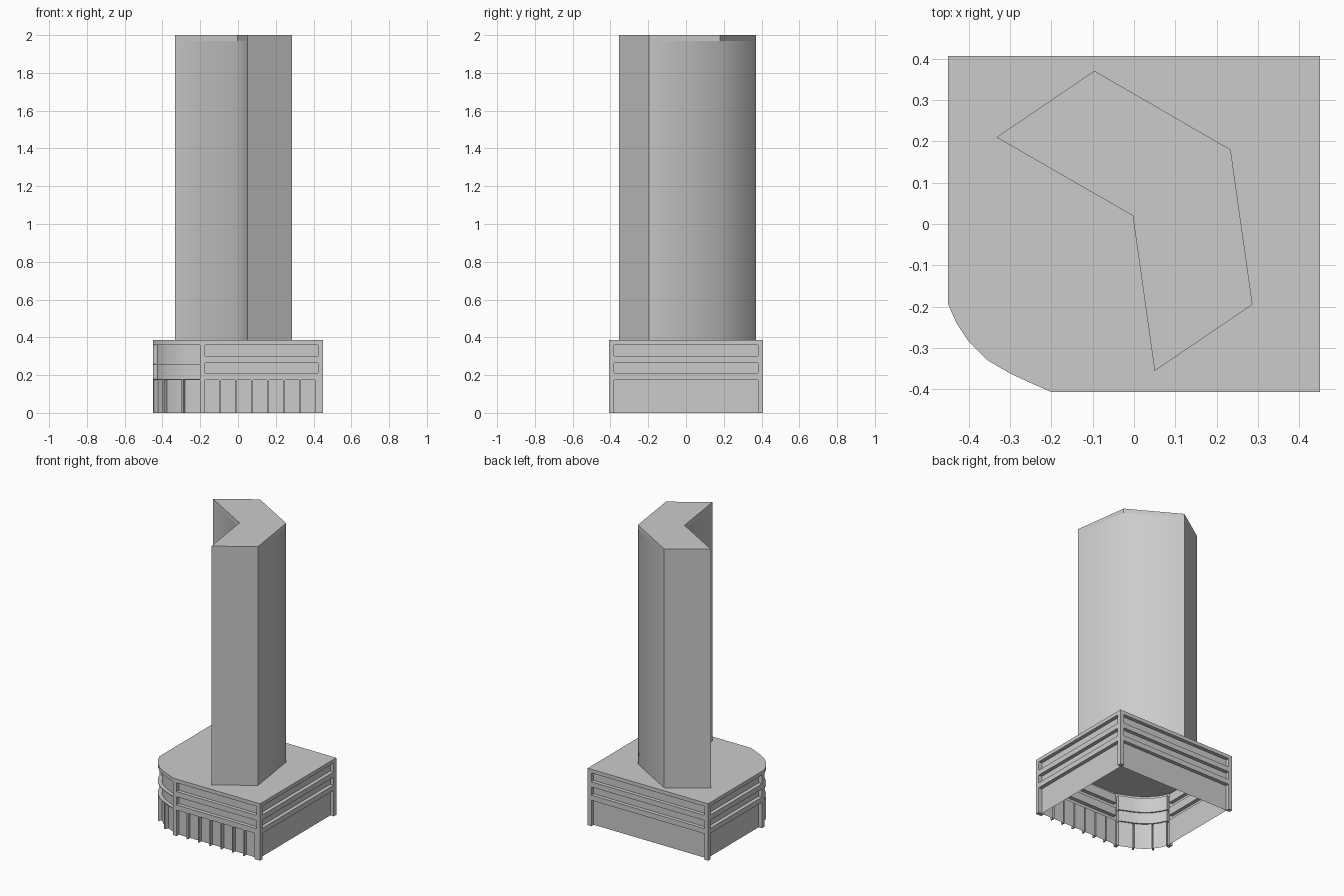
import bpy, bmesh
from mathutils import Vector

cube = bpy.data.objects.get("Cube")
if cube:
    bpy.data.objects.remove(cube)

grey = bpy.data.materials.new("concrete_grey")
grey.use_nodes = True
COLOUR = (0.6, 0.6, 0.6, 1)
grey.diffuse_color = COLOUR
grey.node_tree.nodes["Principled BSDF"].inputs["Base Color"].default_value = COLOUR

W, D, TOP = 0.45, 0.407, 0.385
DEPTH = 0.025
MARGIN = 0.027


def finish(name, bm, angle=None):
    """Turn a bmesh into a named object with its material and shading."""
    bmesh.ops.remove_doubles(bm, verts=bm.verts, dist=0.0001)
    mesh = bpy.data.meshes.new(name)
    bm.to_mesh(mesh)
    bm.free()
    mesh.materials.append(grey)
    obj = bpy.data.objects.new(name, mesh)
    bpy.context.collection.objects.link(obj)
    if angle:
        bpy.ops.object.select_all(action='DESELECT')
        obj.select_set(True)
        bpy.context.view_layer.objects.active = obj
        bpy.ops.object.shade_smooth_by_angle(angle=angle)
    return obj


def face(bm, *points):
    unique = []
    for p in points:
        if all((p - q).length > 0.0005 for q in unique):
            unique.append(p)
    if len(unique) > 2:
        bm.faces.new([bm.verts.new(p) for p in unique])


def at(p, z):
    return Vector((p.x, p.y, z))


# Recessed height ranges for each kind of wall segment
BANDS = [(0.21, 0.265), (0.30, 0.36)]
CURVE = [(0.18, 0.255), (0.26, 0.36)]
BASE = [(0, 0.175)]
RECESS = {"pier": [], "bay": BANDS + BASE, "fin": BANDS,
          "curve": CURVE + BASE, "curve_fin": CURVE}
ROWS = sorted({z for r in RECESS.values() for pair in r for z in pair} | {TOP})

# Podium outline, anticlockwise; each station names the segment that follows
stations = []


def station(x, y, kind):
    stations.append((Vector((x, y)), kind))


# Rounded corner with slim fins at two of its bends
arc = [(-0.45, -0.195), (-0.43, -0.24), (-0.40, -0.285), (-0.355, -0.33),
       (-0.30, -0.362), (-0.25, -0.385), (-0.20, -D)]
for i in range(len(arc) - 1):
    a, b = Vector(arc[i]), Vector(arc[i + 1])
    if i in (0, 2, 4):
        station(a.x, a.y, "curve_fin")
        a = a + (b - a).normalized() * 0.01
    station(a.x, a.y, "curve")

# Front wall with seven bays split by fins
station(-0.20, -D, "pier")
for i in range(7):
    x = -0.175 + i * 0.0845
    station(x, -D, "bay")
    station(x + 0.0755, -D, "fin")
station(W - MARGIN, -D, "pier")

# Plain walls: left side, back, right side
for a, b in [((W, -D), (W, D)), ((W, D), (-W, D)), ((-W, D), arc[0])]:
    a, b = Vector(a), Vector(b)
    step = (b - a).normalized() * MARGIN
    station(*a, "pier")
    station(*(a + step), "bay")
    station(*(b - step), "pier")

count = len(stations)
outer = [p for p, _ in stations]
kinds = [k for _, k in stations]


def normal(i):
    d = (outer[(i + 1) % count] - outer[i]).normalized()
    return Vector((d.y, -d.x))


inner = []
for i in range(count):
    n0, n1 = normal(i - 1), normal(i)
    inner.append(outer[i] - (n0 + n1) * DEPTH / (1 + n0.dot(n1)))


def sunk(i, z0, z1):
    return any(a <= z0 and z1 <= b for a, b in RECESS[kinds[i % count]])


# Podium: open-bottomed shell with recessed window bands
bm = bmesh.new()
face(bm, *[at(p, TOP) for p in outer])
for i in range(count):
    j = (i + 1) % count
    for r in range(len(ROWS) - 1):
        z0, z1 = ROWS[r], ROWS[r + 1]
        here = sunk(i, z0, z1)
        line = inner if here else outer
        face(bm, at(line[i], z0), at(line[j], z0), at(line[j], z1), at(line[i], z1))
        # Upright reveal where the recess starts or stops
        after = sunk(j, z0, z1)
        if here != after:
            quad = [at(outer[j], z0), at(inner[j], z0), at(inner[j], z1), at(outer[j], z1)]
            face(bm, *(quad if after else quad[::-1]))
        # Level reveal above this row, and foot of solid piers
        above = r + 2 < len(ROWS) and sunk(i, z1, ROWS[r + 2])
        ledge = [outer[i], outer[j], inner[j], inner[i]]
        if above != here:
            face(bm, *[at(p, z1) for p in (ledge if above else ledge[::-1])])
        if r == 0 and not here:
            face(bm, *[at(p, 0) for p in ledge[::-1]])
finish("podium", bm, 0.33)

# Tower: chevron plan
plan = [Vector(p) for p in [(-0.333, 0.21), (-0.003, 0.02), (0.05, -0.356),
                            (0.287, -0.195), (0.234, 0.18), (-0.096, 0.371)]]


def ring(bm, z0, z1):
    for a, b in zip(plan, plan[1:] + plan[:1]):
        face(bm, at(a, z0), at(b, z0), at(b, z1), at(a, z1))


bm = bmesh.new()
ring(bm, TOP, 1.97)
finish("tower_shaft", bm, 1.02)

# Flat crown band and roof
bm = bmesh.new()
ring(bm, 1.97, 2.0)
face(bm, *[at(p, 2.0) for p in plan])
finish("tower_crown", bm)
